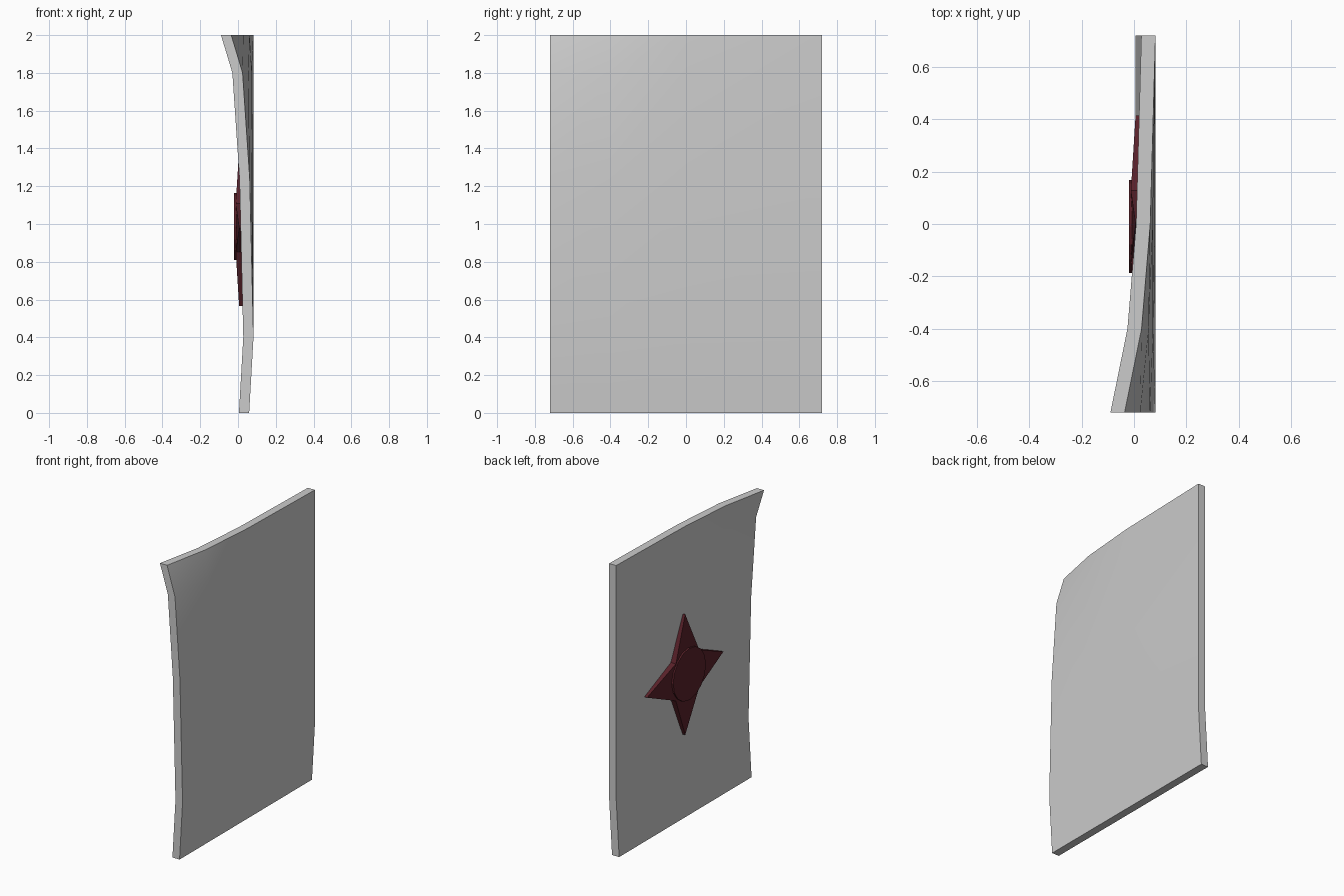
import bpy, bmesh, math

if "Cube" in bpy.data.objects:
    bpy.data.objects.remove(bpy.data.objects["Cube"])

red = bpy.data.materials.new("dark_red")
red.diffuse_color = (0.1, 0.015, 0.022, 1)
red.use_nodes = True
red.node_tree.nodes["Principled BSDF"].inputs["Base Color"].default_value = red.diffuse_color


def finish(name, bm, mat=None):
    bmesh.ops.recalc_face_normals(bm, faces=bm.faces[:])
    me = bpy.data.meshes.new(name)
    bm.to_mesh(me)
    bm.free()
    ob = bpy.data.objects.new(name, me)
    bpy.context.collection.objects.link(ob)
    if mat:
        me.materials.append(mat)
    return ob


# curved panel: one corner sweeps back, the lower edge tucks in
THICK = 0.054
columns = [(-0.72, 0.118), (-0.40, 0.053), (0.0, 0.02), (0.72, 0.0)]
rows = [(0.4, 0.0), (1.24, 0.17), (1.8, 0.49), (2.0, 1.0)]
bm = bmesh.new()
layers = []
for dx in (0, THICK):
    grid = [[bm.verts.new((0.005 + dx, y, 0)) for y, b in columns]]
    for z, w in rows:
        grid.append([bm.verts.new((0.028 - b * w + dx, y, z)) for y, b in columns])
    for i in range(len(grid) - 1):
        for j in range(len(columns) - 1):
            bm.faces.new((grid[i][j], grid[i][j + 1], grid[i + 1][j + 1], grid[i + 1][j]))
    layers.append(grid)


def outline(g):
    return g[0] + [r[-1] for r in g[1:]] + g[-1][-2::-1] + [r[0] for r in g[-2:0:-1]]


a, b = outline(layers[0]), outline(layers[1])
for i in range(len(a)):
    k = (i + 1) % len(a)
    bm.faces.new((a[i], a[k], b[k], b[i]))
panel = finish("curved_panel", bm)
bpy.context.view_layer.objects.active = panel
panel.select_set(True)
bpy.ops.object.shade_smooth_by_angle(angle=math.radians(30))

# four-pointed star, thinning towards the tips
CZ = 0.98
bm = bmesh.new()
back, front = [], []
for i in range(8):
    t = i * math.pi / 4
    r, x = (0.415, 0.006) if i % 2 == 0 else (0.18, -0.012)
    y, z = r * math.cos(t), CZ + r * math.sin(t)
    back.append(bm.verts.new((0.026, y, z)))
    front.append(bm.verts.new((x, y, z)))
mid = bm.verts.new((-0.016, 0, CZ))
for i in range(8):
    k = (i + 1) % 8
    bm.faces.new((back[i], back[k], front[k], front[i]))
    bm.faces.new((front[i], front[k], mid))
bm.faces.new(back)
finish("star", bm, red)

# thin raised disc at the middle of the star
bm = bmesh.new()
rings = []
for x in (-0.008, -0.02):
    rings.append([bm.verts.new((x, -0.01 + 0.178 * math.cos(i * math.pi / 8),
                                CZ + 0.007 + 0.178 * math.sin(i * math.pi / 8))) for i in range(16)])
for i in range(16):
    k = (i + 1) % 16
    bm.faces.new((rings[0][i], rings[0][k], rings[1][k], rings[1][i]))
for ring in rings:
    bm.faces.new(ring)
finish("star_centre", bm, red)
